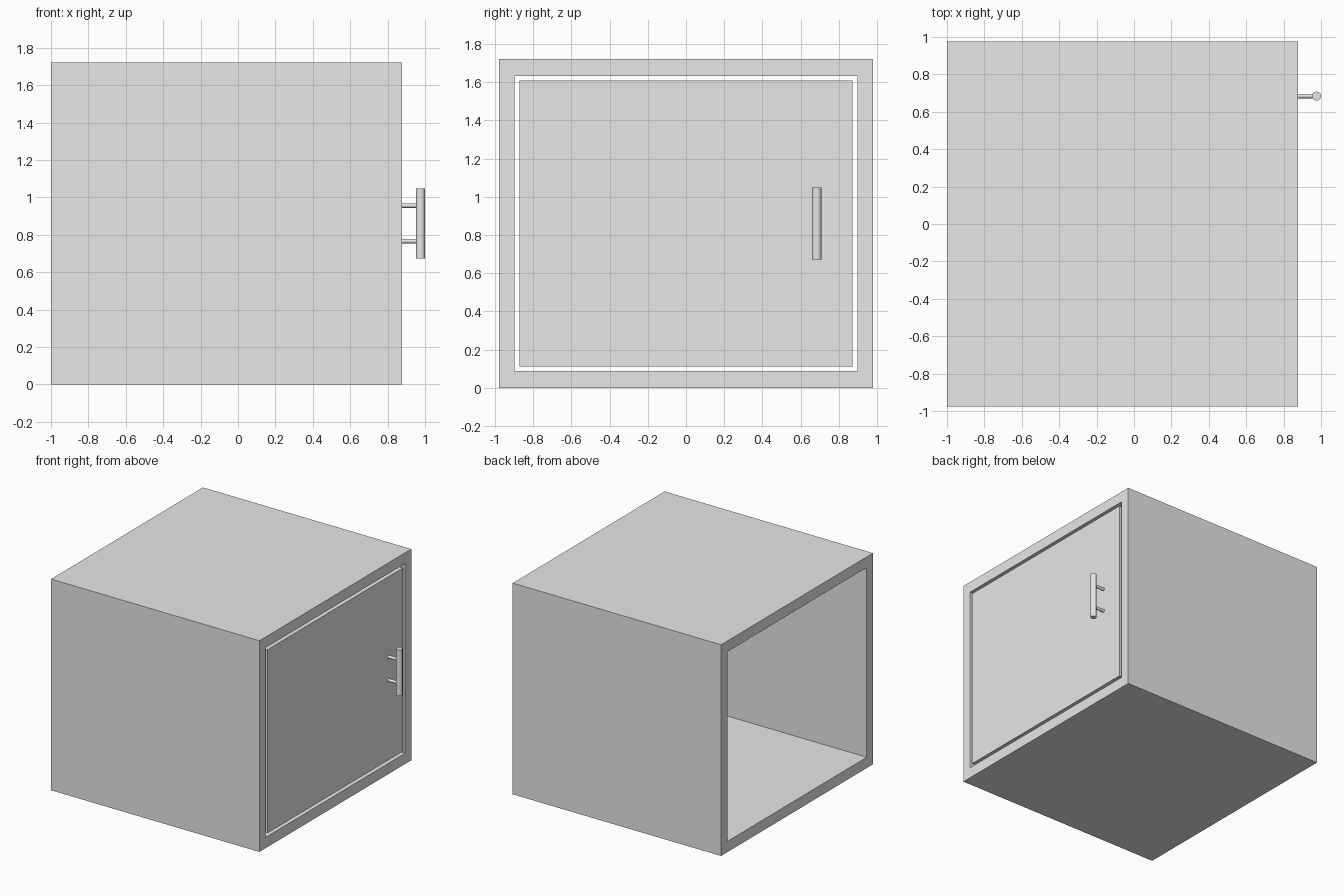
import bpy, bmesh, math
from mathutils import Matrix, Vector

cube = bpy.data.objects.get("Cube")
if cube:
    bpy.data.objects.remove(cube, do_unlink=True)

# One plain grey for every part
GREY = (0.8, 0.8, 0.8, 1.0)
grey = bpy.data.materials.new("plain_grey")
grey.use_nodes = True
grey.diffuse_color = GREY
grey.node_tree.nodes["Principled BSDF"].inputs["Base Color"].default_value = GREY

BACK, FRONT = -1.0, 0.877      # open end and door end along x
HALF_Y, HEIGHT = 0.977, 1.72
WALL_Y, WALL_Z = 0.08, 0.088
GAP = 0.025
DOOR_DEPTH = 0.08
HANDLE_Y = 0.684


def add_object(name, bm):
    bmesh.ops.recalc_face_normals(bm, faces=bm.faces)
    mesh = bpy.data.meshes.new(name)
    bm.to_mesh(mesh)
    bm.free()
    mesh.materials.append(grey)
    obj = bpy.data.objects.new(name, mesh)
    bpy.context.collection.objects.link(obj)
    return obj


def box(name, low, high):
    low, high = Vector(low), Vector(high)
    bm = bmesh.new()
    matrix = Matrix.Translation((low + high) / 2) @ Matrix.Diagonal((high - low).to_4d())
    bmesh.ops.create_cube(bm, size=1, matrix=matrix)
    return add_object(name, bm)


def rod(name, start, end, radius):
    start, end = Vector(start), Vector(end)
    axis = end - start
    turn = axis.to_track_quat("Z", "Y").to_matrix().to_4x4()
    bm = bmesh.new()
    bmesh.ops.create_cone(bm, cap_ends=True, segments=32, radius1=radius, radius2=radius,
                          depth=axis.length,
                          matrix=Matrix.Translation((start + end) / 2) @ turn)
    obj = add_object(name, bm)
    bpy.ops.object.select_all(action="DESELECT")
    obj.select_set(True)
    bpy.context.view_layer.objects.active = obj
    bpy.ops.object.shade_smooth_by_angle(angle=math.radians(40))
    return obj


# Cabinet shell: a rectangular tube open at both ends
bm = bmesh.new()


def ring(x, inset_y, inset_z):
    y, low, high = HALF_Y - inset_y, inset_z, HEIGHT - inset_z
    return [bm.verts.new((x, a, b)) for a, b in ((-y, low), (y, low), (y, high), (-y, high))]


rings = [ring(BACK, 0, 0), ring(FRONT, 0, 0),
         ring(FRONT, WALL_Y, WALL_Z), ring(BACK, WALL_Y, WALL_Z)]
for i, first in enumerate(rings):
    second = rings[(i + 1) % 4]
    for j in range(4):
        k = (j + 1) % 4
        bm.faces.new((first[j], first[k], second[k], second[j]))
add_object("cabinet_shell", bm)

# Door panel, set flush in the opening with a narrow gap all round
door_y = HALF_Y - WALL_Y - GAP
door_z = WALL_Z + GAP
box("door", (FRONT - DOOR_DEPTH, -door_y, door_z), (FRONT, door_y, HEIGHT - door_z))

# Bar handle on two posts
bar_x = 0.976
rod("handle_bar", (bar_x, HANDLE_Y, 0.673), (bar_x, HANDLE_Y, 1.048), 0.024)
for name, z in (("lower", 0.766), ("upper", 0.956)):
    rod(f"{name}_handle_post", (FRONT - 0.01, HANDLE_Y, z), (bar_x, HANDLE_Y, z), 0.012)
